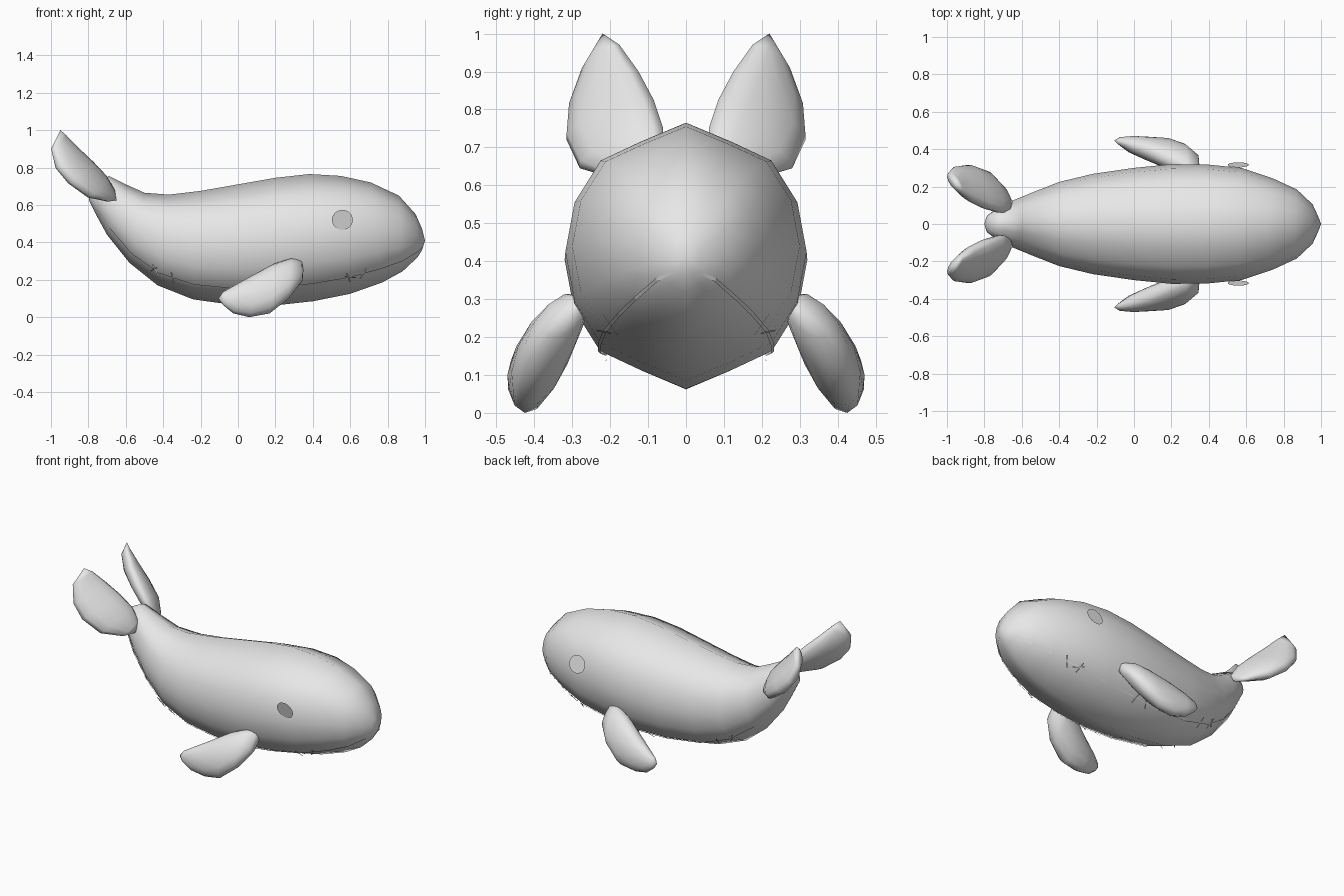
import bpy, bmesh, math
from mathutils import Vector

if "Cube" in bpy.data.objects:
    bpy.data.objects.remove(bpy.data.objects["Cube"])

grey = bpy.data.materials.new("soft_grey")
grey.diffuse_color = (0.8, 0.8, 0.8, 1)
grey.use_nodes = True
grey.node_tree.nodes["Principled BSDF"].inputs["Base Color"].default_value = grey.diffuse_color


def make_object(name, bm, smooth=True):
    mesh = bpy.data.meshes.new(name)
    bm.to_mesh(mesh)
    bm.free()
    mesh.materials.append(grey)
    for p in mesh.polygons:
        p.use_smooth = smooth
    obj = bpy.data.objects.new(name, mesh)
    bpy.context.collection.objects.link(obj)
    return obj


def loft(name, rings, start, end):
    """Skin a row of closed rings and close it to a point at each end."""
    bm = bmesh.new()
    rows = [[bm.verts.new(p) for p in ring] for ring in rings]
    n = len(rows[0])
    for a, b in zip(rows, rows[1:]):
        for i in range(n):
            j = (i + 1) % n
            bm.faces.new((a[i], a[j], b[j], b[i]))
    for row, tip in ((rows[0], start), (rows[-1], end)):
        v = bm.verts.new(tip)
        for i in range(n):
            bm.faces.new((row[i], row[(i + 1) % n], v))
    bmesh.ops.recalc_face_normals(bm, faces=bm.faces)
    return make_object(name, bm)


# Body: back x, back z, belly x, belly z, half width
SIDES = 16
sections = [
    (.985, .47, .985, .36, .04), (.95, .55, .96, .32, .105),
    (.86, .65, .88, .245, .185), (.71, .72, .77, .185, .245),
    (.55, .755, .60, .125, .30), (.38, .765, .40, .085, .318),
    (.20, .745, .20, .063, .32), (0, .71, 0, .062, .30),
    (-.20, .675, -.24, .095, .268), (-.37, .655, -.43, .17, .225),
    (-.50, .665, -.58, .29, .17), (-.60, .71, -.70, .44, .125),
    (-.69, .755, -.76, .55, .085), (-.76, .72, -.795, .62, .05)]


def body_ring(tx, tz, bx, bz, w):
    mid = Vector(((tx + bx) / 2, 0, (tz + bz) / 2))
    up = Vector(((tx - bx) / 2, 0, (tz - bz) / 2))
    ring = []
    for i in range(SIDES):
        a = 2 * math.pi * i / SIDES
        k = .92 if i in (1, 7, 9, 15) else 1   # slight ridge on back and belly
        ring.append(mid + up * math.cos(a) * k + Vector((0, w * math.sin(a), 0)))
    return ring


body_rings = [body_ring(*s) for s in sections]
loft("body", body_rings, (1, 0, .41), (-.80, 0, .66))


# Fins: leaf shapes given by two edges and a half thickness
def leaf(name, stations, start, end, side):
    s = Vector((1, side, 1))
    axis = (Vector(end) - Vector(start)).normalized()
    rings = []
    for a, b, t in stations:
        a, b = Vector(a), Vector(b)
        mid, chord = (a + b) / 2, (a - b) / 2
        normal = chord.cross(axis).normalized()
        rings.append([(mid + chord * math.cos(u) + normal * t * math.sin(u)) * s
                      for u in [2 * math.pi * i / 12 for i in range(12)]])
    loft(name, rings, Vector(start) * s, Vector(end) * s)


flipper = [
    ((.34, .26, .302), (.345, .365, .20), .03),
    ((.28, .285, .312), (.27, .41, .10), .062),
    ((.19, .325, .285), (.17, .43, .02), .07),
    ((.08, .385, .225), (.06, .425, .0), .062),
    ((-.01, .42, .175), (-.025, .435, .02), .045),
    ((-.08, .44, .135), (-.08, .45, .065), .02)]
fluke = [
    ((-.665, .065, .68), (-.69, .19, .618), .02),
    ((-.715, .06, .75), (-.79, .28, .645), .05),
    ((-.785, .085, .825), (-.895, .315, .72), .055),
    ((-.86, .125, .90), (-.965, .305, .80), .05),
    ((-.92, .175, .97), (-.995, .27, .90), .03)]

for side, label in ((-1, "near"), (1, "far")):
    leaf("flipper_" + label, flipper, (.35, .31, .255), (-.105, .447, .1), side)
    leaf("tail_fluke_" + label, fluke, (-.65, .12, .625), (-.95, .22, 1.0), side)

    # Eye disc, tilted the same way on both sides
    bm = bmesh.new()
    tilt = .25
    bm.faces.new([bm.verts.new((
        .558 + .056 * math.cos(a),
        side * .316 - .055 * math.sin(a) * math.sin(tilt),
        .52 + .055 * math.sin(a) * math.cos(tilt)))
        for a in [2 * math.pi * i / 24 for i in range(24)]])
    make_object("eye_" + label, bm, False)

    # Belly seam: narrow ribbon along one lengthwise edge of the body
    index = 6 if side > 0 else SIDES - 6
    out = Vector((0, side * .7, -.7))
    across = Vector((0, side * .7, .7))
    path = [ring[index] + out * .004 for ring in body_rings[:-1]]
    bm = bmesh.new()
    rows = [(bm.verts.new(p - across * .005), bm.verts.new(p + across * .005))
            for p in path]
    for a, b in zip(rows, rows[1:]):
        bm.faces.new((a[0], a[1], b[1], b[0]))
    make_object("belly_seam_" + label, bm, False)

    # Stitches: short thin bars crossing the seam
    bm = bmesh.new()
    for x, turn in ((.67, -.5), (.59, .25), (.60, 1.1), (.18, .3), (.10, -.4),
                    (-.35, .2), (-.44, .6), (-.45, -.6)):
        for p, q in zip(path, path[1:]):
            if q.x <= x <= p.x:
                c = p.lerp(q, (p.x - x) / (p.x - q.x)) + out * .004
                along = (p - q).normalized()
                d = across * math.cos(turn) - along * math.sin(turn)
                e = d.cross(out).normalized() * .004
                d = d * .036
                bm.faces.new([bm.verts.new(v) for v in
                              (c - d - e, c + d - e, c + d + e, c - d + e)])
    make_object("stitches_" + label, bm, False)
